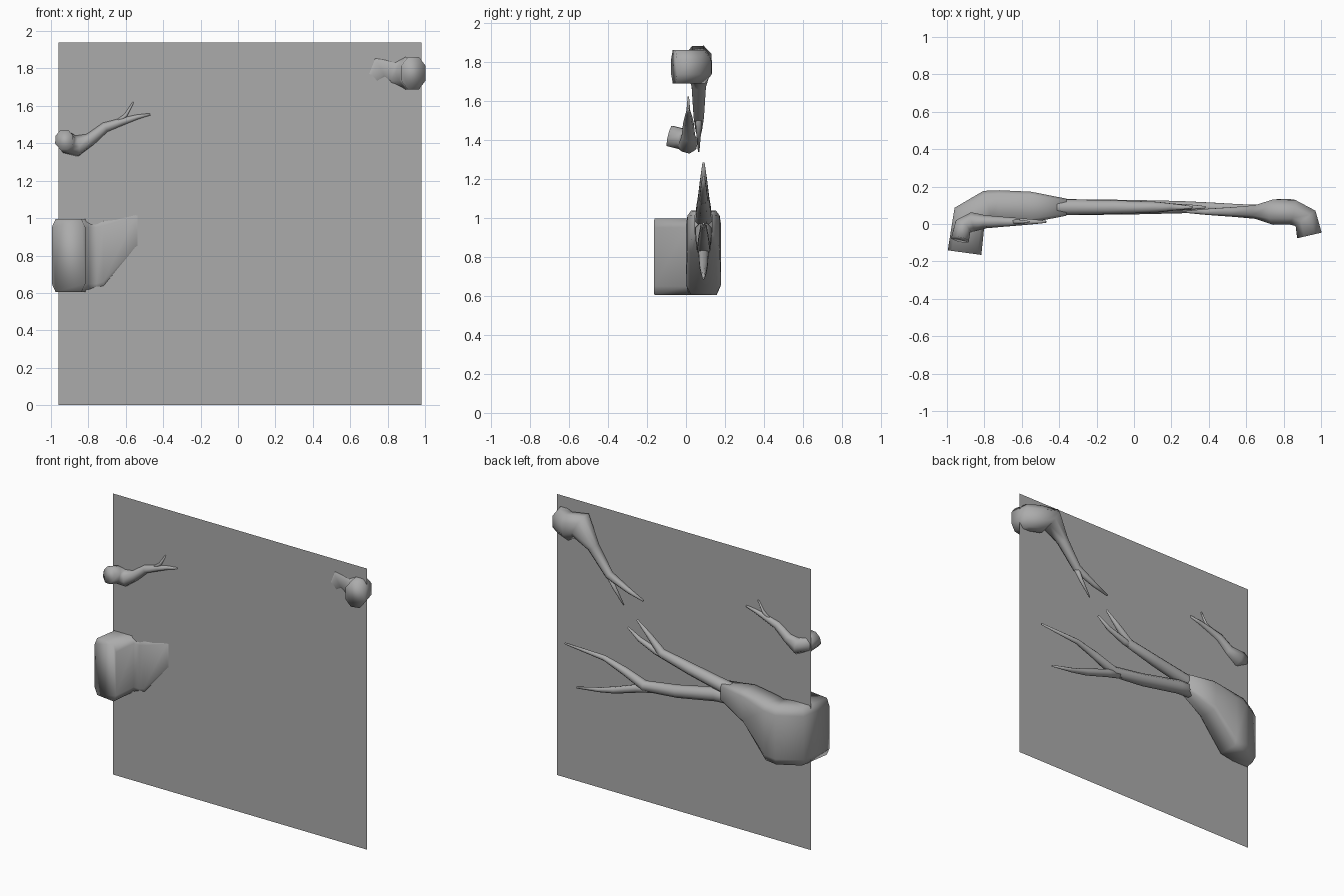
import bpy, bmesh, math
from mathutils import Vector

cube = bpy.data.objects.get("Cube")
if cube:
    bpy.data.objects.remove(cube)

SIDES = 8
shade = (.41, .41, .41, 1)
grey = bpy.data.materials.new("mid grey")
grey.use_nodes = True
grey.diffuse_color = shade
grey.node_tree.nodes["Principled BSDF"].inputs["Base Color"].default_value = shade


def section(power):
    """Eight-sided outline: power 1 is round, smaller values are boxier."""
    angles = [math.tau * (i + .5) / SIDES for i in range(SIDES)]
    soften = lambda value: math.copysign(abs(value) ** power, value) * 1.03
    return [(soften(math.cos(a)), soften(math.sin(a))) for a in angles]


def finish(name, bm):
    mesh = bpy.data.meshes.new(name)
    bm.to_mesh(mesh)
    bm.free()
    mesh.materials.append(grey)
    ob = bpy.data.objects.new(name, mesh)
    bpy.context.collection.objects.link(ob)
    return ob


def loft(name, stations, outline, upright=False):
    """Skin the outline along stations of centre, half width and half height."""
    bm = bmesh.new()
    centres = [Vector(station[0]) for station in stations]
    up = Vector((0, 0, 1))
    rings = []
    for i, (centre, width, height) in enumerate(stations):
        ahead = centres[min(i + 1, len(centres) - 1)]
        behind = centres[max(i - 1, 0)]
        along = (ahead - behind).normalized()
        if not upright:
            up = (up - along * up.dot(along)).normalized()
        across = along.cross(up).normalized()
        rings.append([bm.verts.new(centres[i] + across * u * width + up * v * height)
                      for u, v in outline])
    for ring, following in zip(rings, rings[1:]):
        for k in range(SIDES):
            j = (k + 1) % SIDES
            bm.faces.new((ring[k], ring[j], following[j], following[k]))
    bm.faces.new(rings[0])
    bm.faces.new(rings[-1])
    bmesh.ops.recalc_face_normals(bm, faces=bm.faces)
    ob = finish(name, bm)
    bpy.ops.object.select_all(action='DESELECT')
    ob.select_set(True)
    bpy.context.view_layer.objects.active = ob
    bpy.ops.object.shade_smooth()


def hook(elbow, y, width, height, reach, lift=0):
    """Stations that curl forward round the nearest panel edge, then run inward."""
    x, z = elbow[0]
    out = math.copysign(width, x)
    centres = [(x + out * 1.4, y - reach * width, z + lift),
               (x + out * 1.1, y - width / 2, z + lift / 2)]
    centres += [(px, y, pz) for px, pz in elbow]
    return [(centre, width, height) for centre in centres]


def taper(points, y, radius, tip, tall=1, curve=1):
    """Stations that thin out toward the tip."""
    last = len(points) - 1
    stations = []
    for i, (x, z) in enumerate(points):
        r = tip + (radius - tip) * (1 - (i / last) ** curve)
        stations.append(((x, y, z), r, r * tall))
    return stations


# Thin upright panel
left, right, top = -.96, .98, 1.94
bm = bmesh.new()
corners = (left, 0), (right, 0), (right, top), (left, top)
bm.faces.new([bm.verts.new((x, .01, z)) for x, z in corners])
finish("panel", bm)

# Large limb: trunk hooked round the panel edge, two forked branches behind it
back = .09
loft("large_trunk",
     hook([(-.78, .8), (-.72, .81)], back, width=.09, height=.195, reach=2.7)
     + taper([(-.55, .93), (-.36, .97)], back, radius=.082, tip=.045, tall=1.3),
     section(.3), upright=True)
large_parts = {
    "large_upper_branch": (.046, [(-.5, .97), (-.35, 1), (-.1, 1.05), (.12, 1.1), (.21, 1.19), (.31, 1.28)]),
    "large_upper_twig": (.025, [(.04, 1.08), (.16, 1.1), (.29, 1.15), (.38, 1.21)]),
    "large_lower_branch": (.046, [(-.5, .94), (-.3, .93), (0, .87), (.25, .84), (.4, .9), (.56, .95), (.86, .97)]),
    "large_lower_twig": (.028, [(.15, .85), (.3, .81), (.48, .75), (.6, .72), (.77, .69)]),
}
for name, (radius, points) in large_parts.items():
    loft(name, taper(points, back, radius, tip=.006, curve=1.8), section(1))

# Small limb above it, half sunk in the panel
middle = .012
loft("small_branch",
     hook([(-.86, 1.385)], middle, width=.05, height=.056, reach=1.9, lift=.035)
     + taper([(-.79, 1.42), (-.71, 1.485), (-.62, 1.515), (-.54, 1.54), (-.47, 1.555)],
             middle, radius=.034, tip=.006),
     section(1))
loft("small_twig",
     taper([(-.66, 1.5), (-.6, 1.55), (-.56, 1.62)], middle, radius=.016, tip=.004),
     section(1))

# Drooping limb at the opposite top corner
behind_panel = .065
loft("corner_branch",
     hook([(.84, 1.775), (.76, 1.805)], behind_panel, width=.07, height=.09, reach=1.8)
     + taper([(.66, 1.68), (.54, 1.52), (.39, 1.45), (.28, 1.41)],
             behind_panel, radius=.038, tip=.006),
     section(.9))
loft("corner_twig",
     taper([(.57, 1.56), (.5, 1.44), (.43, 1.34)], behind_panel, radius=.022, tip=.004),
     section(1))
